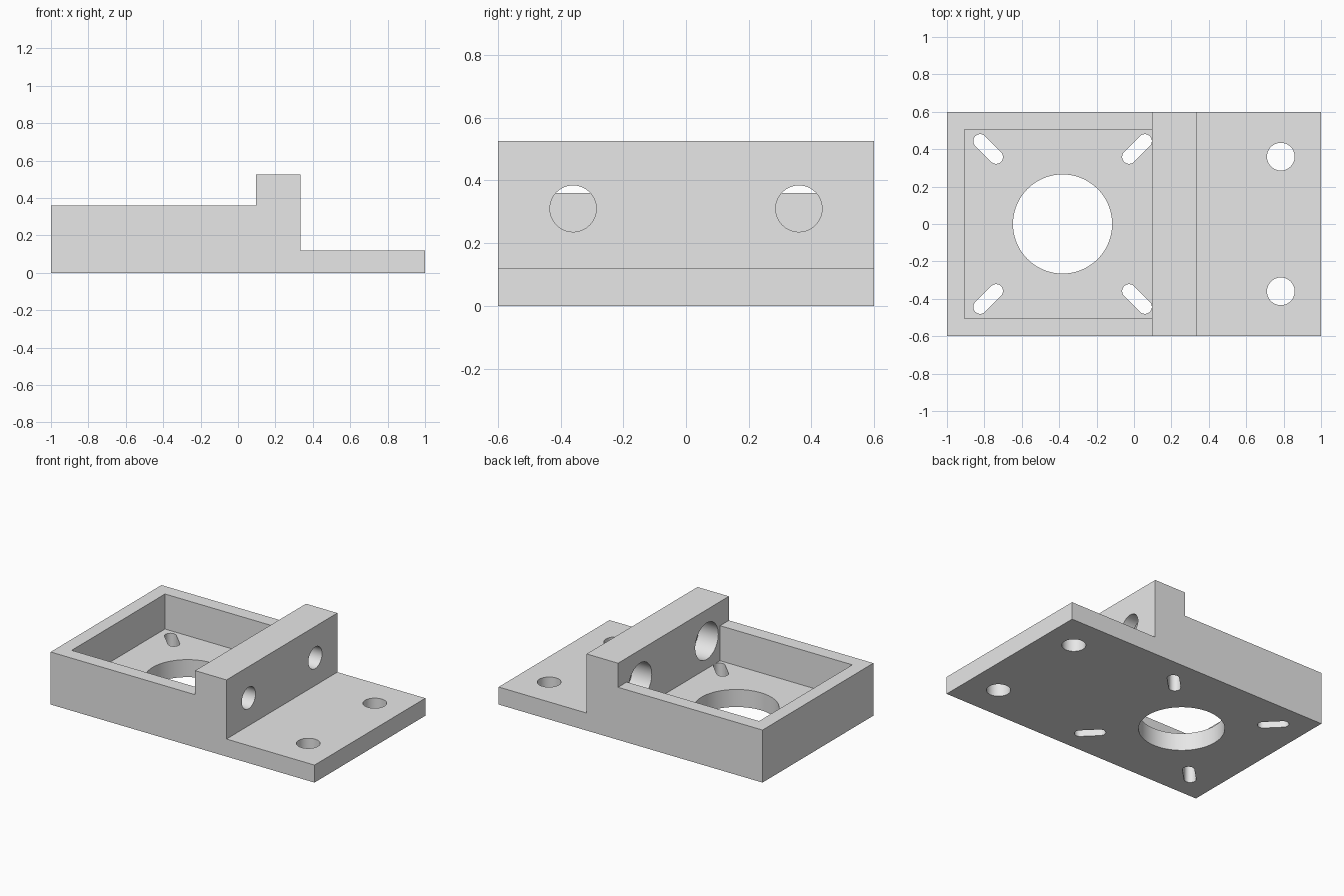
import bpy
import bmesh
from math import cos, sin, pi, radians
from mathutils import Matrix, Vector

cube = bpy.data.objects.get("Cube")
if cube:
    bpy.data.objects.remove(cube, do_unlink=True)

grey = bpy.data.materials.new("light_grey")
grey.use_nodes = True
grey.diffuse_color = (0.8, 0.8, 0.8, 1)
grey.node_tree.nodes["Principled BSDF"].inputs["Base Color"].default_value = (0.8, 0.8, 0.8, 1)

HALF_WIDTH = 0.6
FLOOR, RIM, TOP = 0.12, 0.36, 0.525
WALL_IN, WALL_OUT = 0.095, 0.333
MOTOR_X = -0.382
BOLT_Y, BOLT_Z, BOLT_R = 0.36, 0.31, 0.074


def prism(name, outline, vector):
    """Solid made by sweeping a closed outline along a vector."""
    bm = bmesh.new()
    face = bm.faces.new([bm.verts.new(p) for p in outline])
    swept = bmesh.ops.extrude_face_region(bm, geom=[face])["geom"]
    moved = [g for g in swept if isinstance(g, bmesh.types.BMVert)]
    bmesh.ops.translate(bm, verts=moved, vec=vector)
    bmesh.ops.recalc_face_normals(bm, faces=bm.faces)
    mesh = bpy.data.meshes.new(name)
    bm.to_mesh(mesh)
    bm.free()
    mesh.materials.append(grey)
    obj = bpy.data.objects.new(name, mesh)
    bpy.context.collection.objects.link(obj)
    return obj


def circle(r, n=64):
    return [Vector((r * cos(2 * pi * i / n), r * sin(2 * pi * i / n), 0)) for i in range(n)]


def capsule(length, r, n=16):
    """Slot outline along x, centred on the origin."""
    pts = []
    for side in (1, -1):
        for i in range(n + 1):
            a = -pi / 2 + pi * i / n
            pts.append(Vector((side * (length / 2 + r * cos(a)), side * r * sin(a), 0)))
    return pts


def upright_cutter(outline, x, y, angle=0, height=0.4):
    place = Matrix.Translation((x, y, -0.1)) @ Matrix.Rotation(angle, 4, "Z")
    return prism("cutter", [place @ p for p in outline], (0, 0, height))


def sideways_cutter(r, x0, x1, y):
    place = Matrix.Translation((x0, y, BOLT_Z)) @ Matrix.Rotation(pi / 2, 4, "Y")
    return prism("cutter", [place @ p for p in circle(r)], (x1 - x0, 0, 0))


# Stepped body: motor tray, raised wall and flat flange
profile = [(-1, 0), (1, 0), (1, FLOOR), (WALL_OUT, FLOOR), (WALL_OUT, TOP),
           (WALL_IN, TOP), (WALL_IN, RIM), (-1, RIM)]
body = prism("mounting_bracket", [(x, -HALF_WIDTH, z) for x, z in profile],
             (0, 2 * HALF_WIDTH, 0))

# Square motor pocket
x0, y0 = -0.907, 0.505
pocket = [(x0, -y0, FLOOR), (WALL_IN, -y0, FLOOR), (WALL_IN, y0, FLOOR), (x0, y0, FLOOR)]
cutters = [prism("cutter", pocket, (0, 0, 0.6))]

# Centre bore and four diagonal screw slots
cutters.append(upright_cutter(circle(0.265, 96), MOTOR_X, 0))
for sx in (-1, 1):
    for sy in (-1, 1):
        cutters.append(upright_cutter(capsule(0.12, 0.037), MOTOR_X + sx * 0.398,
                                      sy * 0.401, sx * sy * radians(45)))

# Flange holes and counterbored holes through the raised wall
for side in (-1, 1):
    y = side * BOLT_Y
    cutters.append(upright_cutter(circle(BOLT_R), 0.785, y))
    cutters.append(sideways_cutter(0.125, 0, WALL_IN + 0.148, y))
    cutters.append(sideways_cutter(BOLT_R, 0.15, 0.45, y))

# Cut everything out of the body
bpy.ops.object.select_all(action="DESELECT")
bpy.context.view_layer.objects.active = body
body.select_set(True)
for cutter in cutters:
    mod = body.modifiers.new("cut", "BOOLEAN")
    mod.operation = "DIFFERENCE"
    mod.solver = "EXACT"
    mod.object = cutter
    bpy.ops.object.modifier_apply(modifier=mod.name)
    bpy.data.objects.remove(cutter, do_unlink=True)
bpy.ops.object.shade_smooth_by_angle(angle=radians(30))
